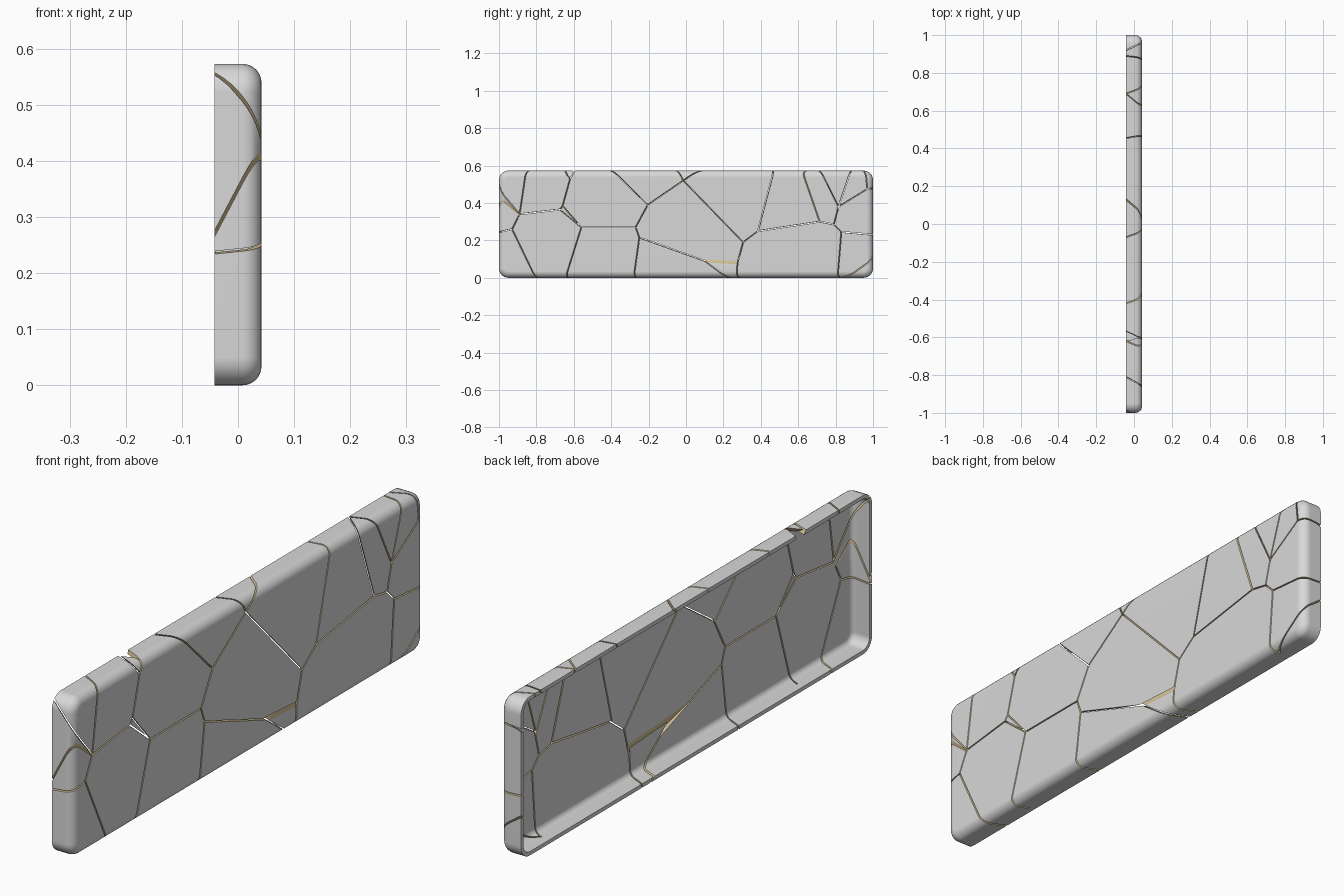
import bpy
import bmesh
import math
from mathutils import Vector

cube = bpy.data.objects.get("Cube")
if cube:
    bpy.data.objects.remove(cube, do_unlink=True)

HALF_DEPTH, HEIGHT = 0.042, 0.573
WALL, GAP = 0.014, 0.005
CORNER_RADIUS, EDGE_RADIUS = 0.05, 0.034


def make_material(name, colour):
    mat = bpy.data.materials.new(name)
    mat.use_nodes = True
    mat.diffuse_color = colour
    mat.node_tree.nodes["Principled BSDF"].inputs["Base Color"].default_value = colour
    return mat


grey = make_material("shell_grey", (0.69, 0.69, 0.69, 1))
tan = make_material("broken_edge_tan", (0.66, 0.53, 0.29, 1))


def round_edges(bm, edges, radius):
    bmesh.ops.bevel(bm, geom=edges, offset=radius, segments=6, profile=0.5,
                    affect="EDGES", clamp_overlap=True)


def make_tray(inset):
    """Box open towards -x, with rounded corners and a rounded front edge."""
    bm = bmesh.new()
    bmesh.ops.create_cube(bm, size=1)
    for v in bm.verts:
        v.co.x = HALF_DEPTH - inset if v.co.x > 0 else -HALF_DEPTH
        v.co.y = math.copysign(1 - inset, v.co.y)
        v.co.z = HEIGHT - inset if v.co.z > 0 else inset
    round_edges(bm, [e for e in bm.edges if e.verts[0].co.x * e.verts[1].co.x < 0],
                CORNER_RADIUS - inset)
    round_edges(bm, [e for e in bm.edges if all(v.co.x > 0 for v in e.verts)],
                EDGE_RADIUS - inset)
    back = [f for f in bm.faces if all(v.co.x < 1e-4 - HALF_DEPTH for v in f.verts)]
    bmesh.ops.delete(bm, geom=back, context="FACES")
    return bm


# Whole hollow shell: outer tray, inner tray, and the flat rim between them
shell = make_tray(0)
outer_rim = [e for e in shell.edges if e.is_boundary]
inner = make_tray(WALL)
copies = {v: shell.verts.new(v.co) for v in inner.verts}
for face in inner.faces:
    shell.faces.new([copies[v] for v in reversed(face.verts)])
inner_rim = [copies[v] for v in inner.verts if v.is_boundary]
inner.free()
for edge in outer_rim:
    p, q = edge.verts
    near_p, near_q = (min(inner_rim, key=lambda w: (w.co - v.co).length) for v in (p, q))
    shell.faces.new((p, q, near_q, near_p))
bmesh.ops.recalc_face_normals(shell, faces=shell.faces)

# Crack junctions (y, z): along the rim first, then inside the face
node = {}
for key, y in zip("abcdefghijk", (-.855, -.655, -.59, -.39, -.04, .06,
                                  .47, .62, .72, .88, .96)):
    node[key] = (y, HEIGHT)
for key, y in zip("rstuvwU", (-.805, -.645, -.28, .22, .27, .81, .86)):
    node[key] = (y, 0)
for key, z in zip("WnmlX", (0, .245, .43, .47, HEIGHT)):
    node[key] = (-1, z)
for key, z in zip("ZqpoY", (0, .1, .23, .48, HEIGHT)):
    node[key] = (1, z)
node.update(
    A=(-.89, .34), S=(-.93, .26), B=(-.675, .365), O=(-.66, .385),
    T=(-.62, .53), C=(-.56, .27), D=(-.27, .27), E=(-.205, .39),
    F=(-.25, .215), G=(-.015, .52), H=(.305, .19), I=(.385, .25),
    K=(.715, .3), L=(.79, .285), M=(.815, .38), N=(.97, .475),
    P=(.83, .245), Q=(.1, .09), R=(.275, .08))

# How far a crack drifts along the rim across the depth of the side wall
drift = dict(a=.045, b=.035, c=-.03, d=-.03, e=-.03, f=.07, g=-.015,
             h=.07, i=-.03, j=.01, k=-.04, l=.1, m=-.16, q=.06)

# Outline of every fragment, as junction names
pieces = ("XlAa lmA mnSA nWrS SrsCBA aABOTb bTc BCO OCDEdcT stFDC dEGe eGf "
          "DFQRHGE tuQF QuvR fGHIg RvwPLKIH gIKh hKLMi iMj jMNk kNoY "
          "MLPpoN PwUqp UZq").split()


def on_rim(key):
    y, z = node[key]
    return abs(y) >= 1 or z <= 0 or z >= HEIGHT


def crack_plane(first, second):
    """Point and normal of the break between two junctions."""
    p, q = (Vector((HALF_DEPTH, *node[k])) for k in (first, second))
    slope = Vector((-2 * HALF_DEPTH, .04, 0))
    if {first, second} == {"Q", "R"}:
        slope.z = .25
    for key in (first, second):
        if key in drift:
            on_side = abs(node[key][0]) >= 1
            slope.yz = (0, drift[key]) if on_side else (drift[key], 0)
    return p, (q - p).cross(slope).normalized()


# Cut each fragment out of the shell, leaving a thin gap all round
for number, outline in enumerate(pieces, 1):
    bm = shell.copy()
    centre = sum((Vector((HALF_DEPTH, *node[k])) for k in outline), Vector()) / len(outline)
    for first, second in zip(outline, outline[1:] + outline[0]):
        if on_rim(first) and on_rim(second) and {first, second} != {"U", "q"}:
            continue
        point, normal = crack_plane(first, second)
        if normal.dot(centre - point) > 0:
            normal.negate()
        bmesh.ops.bisect_plane(bm, geom=bm.verts[:] + bm.edges[:] + bm.faces[:],
                               dist=1e-5, plane_co=point - normal * GAP / 2,
                               plane_no=normal, clear_outer=True)
        cut = [e for e in bm.edges if e.is_boundary]
        if cut:
            filled = bmesh.ops.triangle_fill(bm, edges=cut, use_beauty=True, normal=normal)
            for face in filled["geom"]:
                if isinstance(face, bmesh.types.BMFace):
                    face.material_index = 1
    bmesh.ops.recalc_face_normals(bm, faces=bm.faces)
    for face in bm.faces:
        face.smooth = True
    for edge in bm.edges:
        edge.smooth = edge.calc_face_angle(math.pi) < math.radians(35)
    mesh = bpy.data.meshes.new(f"shell_fragment_{number}")
    bm.to_mesh(mesh)
    bm.free()
    mesh.materials.append(grey)
    mesh.materials.append(tan)
    fragment = bpy.data.objects.new(mesh.name, mesh)
    bpy.context.collection.objects.link(fragment)
    weighted = fragment.modifiers.new("flat_face_normals", "WEIGHTED_NORMAL")
    weighted.keep_sharp = True
shell.free()
